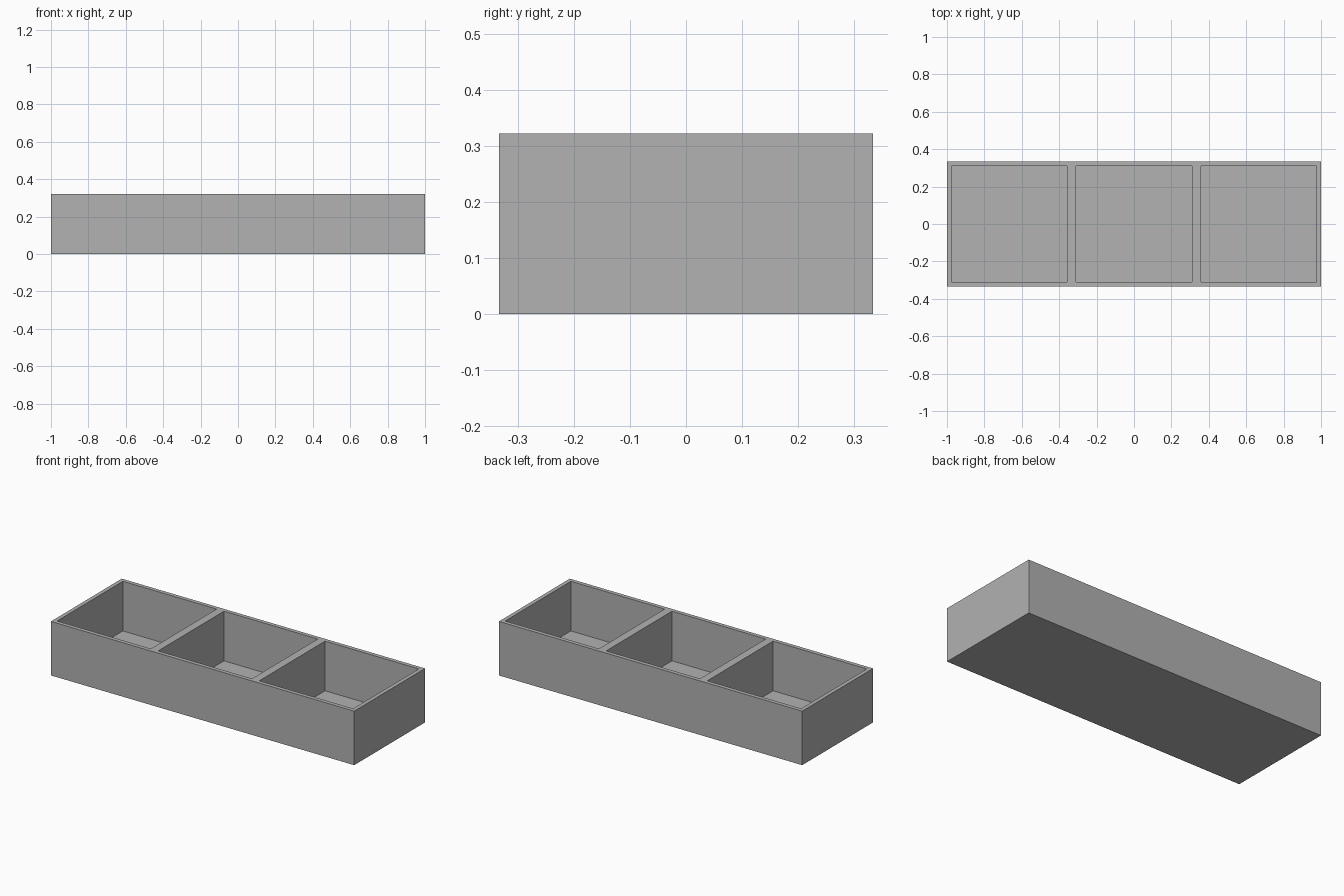
import bpy
import bmesh
from mathutils import Matrix, Vector

LENGTH, DEPTH, HEIGHT = 2.0, 0.667, 0.322
WALL, FLOOR = 0.024, 0.026
BAYS = 3

cube = bpy.data.objects.get("Cube")
if cube:
    bpy.data.objects.remove(cube, do_unlink=True)

# Single grey material
grey = bpy.data.materials.new("plain_grey")
grey.use_nodes = True
colour = (0.445, 0.445, 0.445, 1)
grey.diffuse_color = colour
bsdf = next(n for n in grey.node_tree.nodes if n.type == 'BSDF_PRINCIPLED')
bsdf.inputs["Base Color"].default_value = colour

# Solid block standing on the ground
bm = bmesh.new()
size = Matrix.Diagonal((LENGTH, DEPTH, HEIGHT, 1))
bmesh.ops.create_cube(bm, size=1, matrix=Matrix.Translation((0, 0, HEIGHT / 2)) @ size)

# Split into equal bays
for i in range(1, BAYS):
    x = -LENGTH / 2 + LENGTH * i / BAYS
    bmesh.ops.bisect_plane(bm, geom=bm.verts[:] + bm.edges[:] + bm.faces[:],
                           plane_co=Vector((x, 0, 0)), plane_no=Vector((1, 0, 0)))
bm.normal_update()

# Rim around each bay, then sink the compartments straight down
bays = [f for f in bm.faces if f.normal.z > 0.9]
bmesh.ops.inset_individual(bm, faces=bays, thickness=WALL, use_even_offset=True)
bmesh.ops.inset_individual(bm, faces=bays, thickness=0, depth=FLOOR - HEIGHT)
bm.normal_update()

mesh = bpy.data.meshes.new("divided_tray")
bm.to_mesh(mesh)
bm.free()
mesh.materials.append(grey)
tray = bpy.data.objects.new("divided_tray", mesh)
bpy.context.collection.objects.link(tray)
